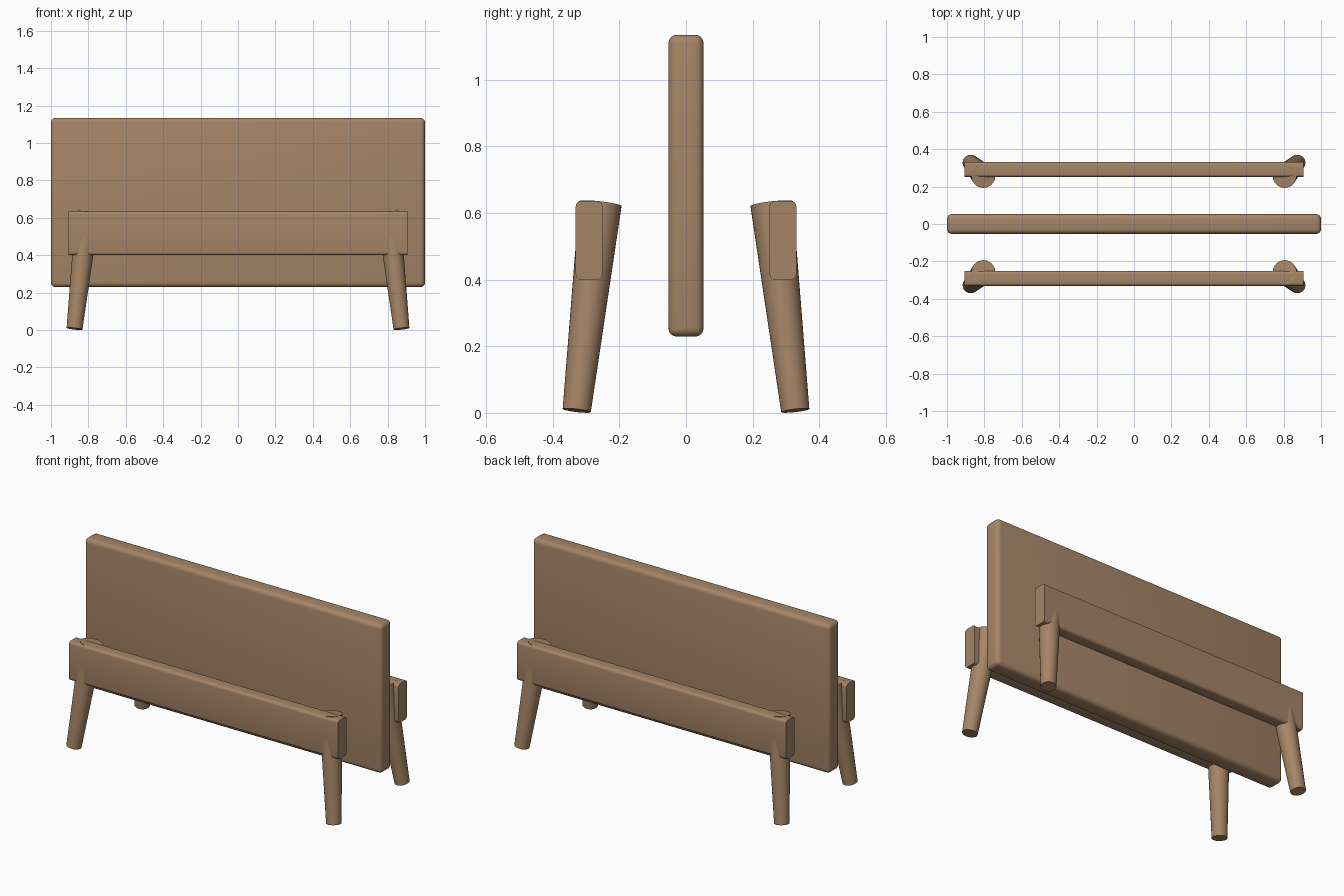
import bpy
import bmesh
import math
from mathutils import Vector

default = bpy.data.objects.get("Cube")
if default:
    bpy.data.objects.remove(default, do_unlink=True)

# Single wood colour
wood = bpy.data.materials.new("warm_wood")
wood.use_nodes = True
colour = (0.38, 0.235, 0.135, 1)
wood.diffuse_color = colour
wood.node_tree.nodes["Principled BSDF"].inputs["Base Color"].default_value = colour


def finish(name, bm):
    mesh = bpy.data.meshes.new(name)
    bm.to_mesh(mesh)
    bm.free()
    mesh.materials.append(wood)
    obj = bpy.data.objects.new(name, mesh)
    bpy.context.collection.objects.link(obj)
    bpy.ops.object.select_all(action='DESELECT')
    obj.select_set(True)
    bpy.context.view_layer.objects.active = obj
    bpy.ops.object.shade_smooth_by_angle(angle=math.radians(35))
    return obj


def rounded_box(name, centre, size, radius, long_edges_only=False):
    bm = bmesh.new()
    bmesh.ops.create_cube(bm, size=1)
    for v in bm.verts:
        v.co = Vector(c + s * k for c, s, k in zip(centre, size, v.co))
    edges = [e for e in bm.edges if not long_edges_only
             or abs(e.verts[0].co.x - e.verts[1].co.x) > 0.1]
    bmesh.ops.bevel(bm, geom=edges, offset=radius, segments=4,
                    profile=0.5, affect='EDGES')
    return finish(name, bm)


def tapered_leg(name, foot, head, foot_radius, head_radius):
    axis = head - foot
    bm = bmesh.new()
    bmesh.ops.create_cone(bm, cap_ends=True, segments=32, radius1=foot_radius,
                          radius2=head_radius, depth=axis.length)
    turn = Vector((0, 0, 1)).rotation_difference(axis).to_matrix()
    for v in bm.verts:
        v.co = turn @ v.co + (foot + head) / 2
    return finish(name, bm)


# Upright board
rounded_box("board", (0, 0, 0.682), (2, 0.106, 0.906), 0.026)

# Side rails and splayed legs, front and back
for end, sy in (("front", -1), ("back", 1)):
    rounded_box(end + "_rail", (0, sy * 0.291, 0.518), (1.81, 0.08, 0.236),
                0.016, long_edges_only=True)
    for side, sx in (("left", 1), ("right", -1)):
        tapered_leg(f"{end}_{side}_leg",
                    Vector((sx * 0.874, sy * 0.328, 0.007)),
                    Vector((sx * 0.805, sy * 0.257, 0.628)), 0.0425, 0.064)
